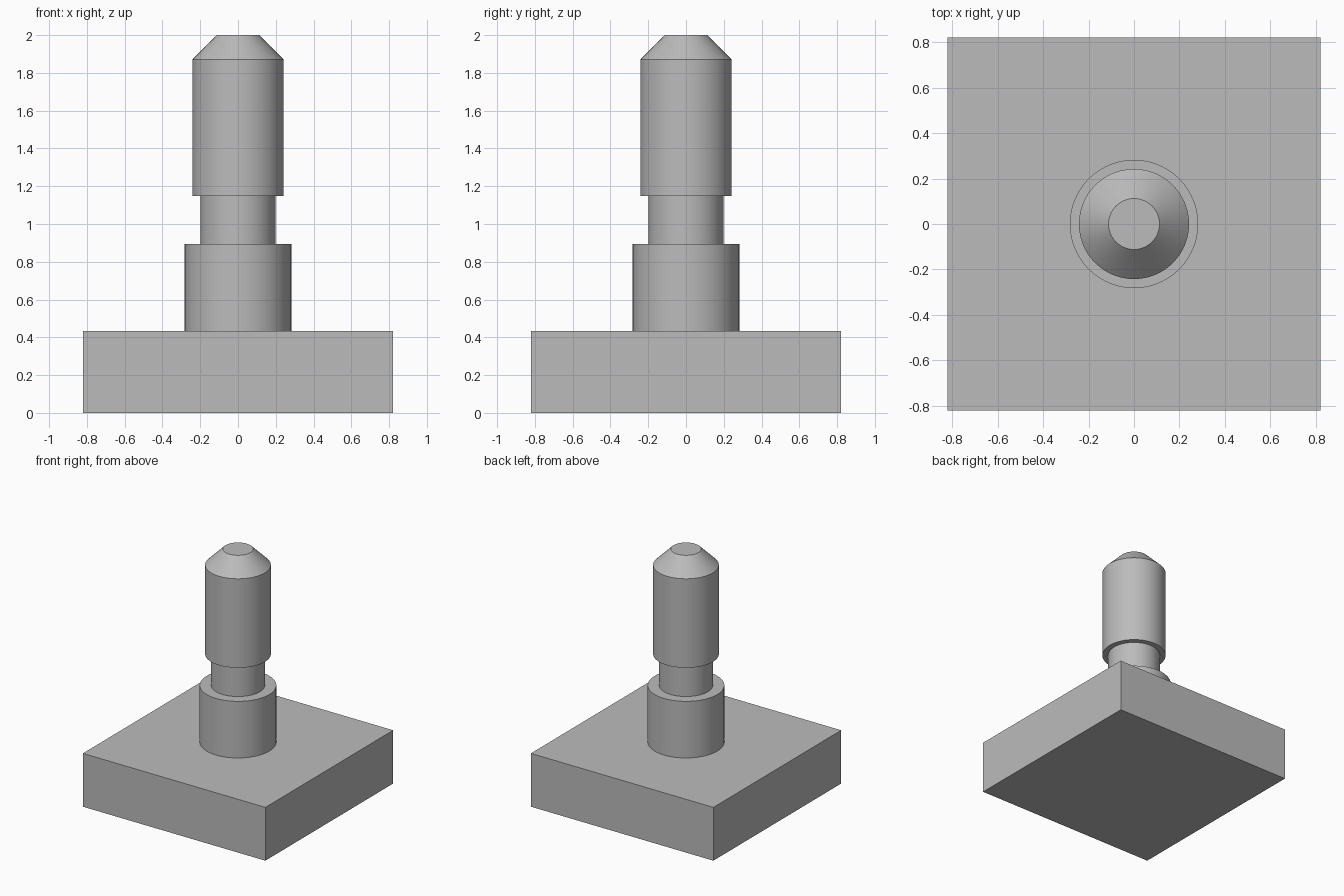
import bpy
import bmesh
import math

cube = bpy.data.objects.get("Cube")
if cube:
    bpy.data.objects.remove(cube, do_unlink=True)

# Single plain grey finish
grey = bpy.data.materials.new("plain_grey")
grey.use_nodes = True
colour = (0.5, 0.5, 0.5, 1.0)
grey.diffuse_color = colour
grey.node_tree.nodes["Principled BSDF"].inputs["Base Color"].default_value = colour

BASE_HALF, BASE_TOP = 0.82, 0.433
SIDES = 96


def finish(name, bm):
    bmesh.ops.recalc_face_normals(bm, faces=bm.faces)
    mesh = bpy.data.meshes.new(name)
    bm.to_mesh(mesh)
    bm.free()
    obj = bpy.data.objects.new(name, mesh)
    bpy.context.collection.objects.link(obj)
    mesh.materials.append(grey)
    return obj


# Square base block
bm = bmesh.new()
bmesh.ops.create_cube(bm, size=1)
for v in bm.verts:
    v.co.x *= 2 * BASE_HALF
    v.co.y *= 2 * BASE_HALF
    v.co.z = (v.co.z + 0.5) * BASE_TOP
finish("base_block", bm)

# Turned pin: collar, neck, shaft and chamfered tip as one profile (radius, height)
profile = [(0.282, BASE_TOP), (0.282, 0.893), (0.198, 0.893), (0.198, 1.147),
           (0.242, 1.147), (0.242, 1.87), (0.112, 2.0)]
bm = bmesh.new()
rings = []
for r, z in profile:
    angles = [2 * math.pi * i / SIDES for i in range(SIDES)]
    rings.append([bm.verts.new((r * math.cos(a), r * math.sin(a), z)) for a in angles])
for low, high in zip(rings, rings[1:]):
    for i in range(SIDES):
        j = (i + 1) % SIDES
        bm.faces.new((low[i], low[j], high[j], high[i]))
bm.faces.new(rings[0])
bm.faces.new(rings[-1])
pin = finish("turned_pin", bm)

# Smooth round walls, sharp steps
bpy.ops.object.select_all(action="DESELECT")
pin.select_set(True)
bpy.context.view_layer.objects.active = pin
bpy.ops.object.shade_smooth_by_angle(angle=math.radians(30))
